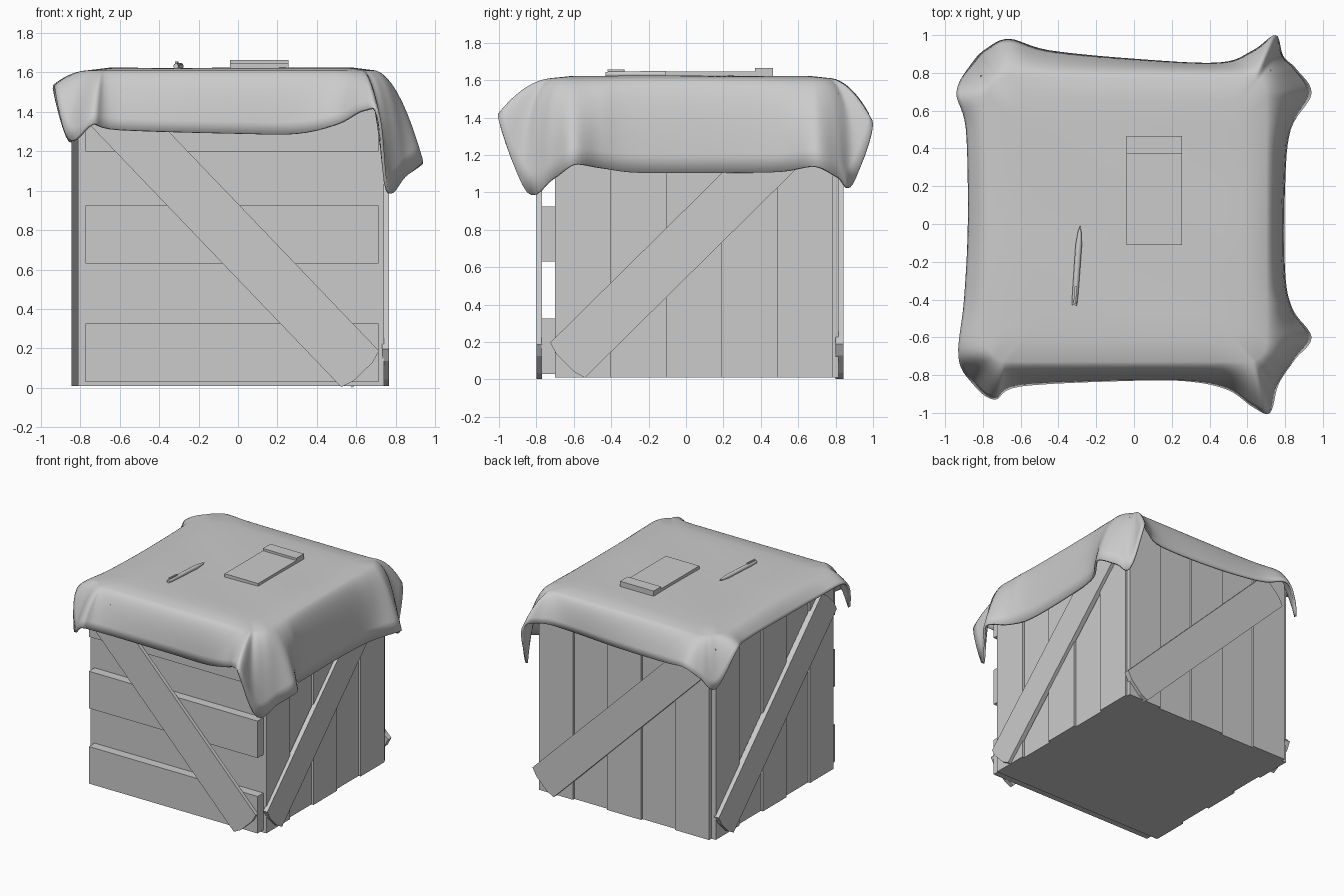
import bpy, bmesh, math
from mathutils import Vector, Matrix

cube = bpy.data.objects.get("Cube")
if cube:
    bpy.data.objects.remove(cube, do_unlink=True)

grey = bpy.data.materials.new("plain grey")
grey.use_nodes = True
COLOUR = (0.6, 0.6, 0.6, 1)
grey.diffuse_color = COLOUR
grey.node_tree.nodes["Principled BSDF"].inputs["Base Color"].default_value = COLOUR


def finish(name, bm, smooth=False):
    bmesh.ops.recalc_face_normals(bm, faces=bm.faces)
    mesh = bpy.data.meshes.new(name)
    bm.to_mesh(mesh)
    bm.free()
    mesh.materials.append(grey)
    obj = bpy.data.objects.new(name, mesh)
    bpy.context.collection.objects.link(obj)
    if smooth:
        bpy.ops.object.select_all(action='DESELECT')
        obj.select_set(True)
        bpy.context.view_layer.objects.active = obj
        bpy.ops.object.shade_smooth_by_angle(angle=math.radians(50))
    return obj


def box(name, x, y, z):
    bm = bmesh.new()
    lo, hi = Vector((x[0], y[0], z[0])), Vector((x[1], y[1], z[1]))
    size = Matrix.Diagonal((hi - lo).to_4d())
    bmesh.ops.create_cube(bm, size=1, matrix=Matrix.Translation((lo + hi) / 2) @ size)
    return finish(name, bm)


def brace(name, start, end, width, place, inner, outer):
    """Diagonal plank with slightly bowed ends; place maps (u, v, depth) to xyz."""
    a, b = Vector(start), Vector(end)
    along = (b - a).normalized()
    side = Vector((-along.y, along.x)) * width / 2
    bow = along * 0.02
    outline = [a + side, a + side / 2 - bow, a - side / 2 - bow, a - side,
               b - side, b - side / 2 + bow, b + side / 2 + bow, b + side]
    bm = bmesh.new()
    face = bm.faces.new([bm.verts.new(place(p.x, p.y, inner)) for p in outline])
    new = bmesh.ops.extrude_face_region(bm, geom=[face])["geom"]
    shift = Vector(place(0, 0, outer)) - Vector(place(0, 0, inner))
    bmesh.ops.translate(bm, vec=shift, verts=[v for v in new if isinstance(v, bmesh.types.BMVert)])
    return finish(name, bm)


# Crate body
TOP = 1.53
box("crate_body", (-0.785, 0.715), (-0.70, 0.785), (0.01, TOP))

# Upright boards on three sides, alternately proud and recessed
for i in range(5):
    proud = 0.0 if i % 2 == 0 else 0.018
    y = (-0.70 + i * 0.297, -0.70 + (i + 1) * 0.297)
    x = (-0.775 + i * 0.3, -0.775 + (i + 1) * 0.3)
    box(f"left_board_{i}", (0.70, 0.74 - proud), y, (0.01, TOP))
    box(f"right_board_{i}", (-0.812 + proud, -0.77), y, (0.01, TOP))
    box(f"back_board_{i}", x, (0.77, 0.815 - proud), (0.01, TOP))

# Level slats on the front
for i, z in enumerate((0.03, 0.63, 1.20)):
    box(f"front_slat_{i}", (-0.774, 0.713), (-0.772, -0.69), (z, z + 0.295))

# Diagonal braces
brace("front_brace", (0.62, 0.095), (-0.66, 1.43), 0.266,
      lambda u, v, d: (u, d, v), -0.77, -0.80)
brace("back_brace", (0.67, 0.095), (-0.64, 1.39), 0.264,
      lambda u, v, d: (u, d, v), 0.80, 0.843)
brace("left_brace", (-0.633, 0.103), (0.67, 1.39), 0.264,
      lambda u, v, d: (d, u, v), 0.73, 0.767)
brace("right_brace", (0.70, 0.103), (-0.60, 1.39), 0.264,
      lambda u, v, d: (d, u, v), -0.80, -0.845)

# Draped cloth: hem path, counter-clockwise from the front middle
HEM = [Vector(p) for p in (
    (0, -.83, 1.29), (.3, -.835, 1.29), (.5, -.88, 1.34), (.63, -.97, 1.41), (.72, -1, 1.38),
    (.765, -.85, 1), (.85, -.72, 1.07), (.94, -.6, 1.15), (.84, -.45, 1.13), (.8, -.25, 1.105),
    (.8, .2, 1.105), (.83, .5, 1.11), (.94, .69, 1.14), (.86, .82, 1.08), (.79, .89, 1.04),
    (.75, 1, 1.36), (.63, .92, 1.4), (.45, .855, 1.37), (0, .875, 1.36), (-.45, .92, 1.38),
    (-.66, .98, 1.42), (-.78, .93, 1.34), (-.86, .85, 1.25), (-.94, .7, 1.52), (-.89, .5, 1.52),
    (-.88, 0, 1.51), (-.9, -.4, 1.52), (-.93, -.7, 1.52), (-.86, -.84, 1.26),
    (-.74, -.93, 1.34), (-.6, -.86, 1.31))]
STEPS = 6


def spline(points):
    out, n = [], len(points)
    for i in range(n):
        p0, p1, p2, p3 = (points[(i + k - 1) % n] for k in range(4))
        for s in range(STEPS):
            t = s / STEPS
            out.append(p1 + (p2 - p0) * t / 2 + (p0 * 2 - p1 * 5 + p2 * 4 - p3) * t * t / 2
                       + (p1 * 3 - p0 - p2 * 3 + p3) * t ** 3 / 2)
    return out


def shoulder(p):
    """Nearest point on the rounded rim of the crate top."""
    core = Vector((min(max(p.x, -0.67), 0.60), min(max(p.y, -0.63), 0.68), 0))
    rim = core + (Vector((p.x, p.y, 0)) - core).normalized() * 0.10
    return Vector((rim.x, rim.y, 1.61))


def hang(top, hem, t):
    out = (hem - top).xy.length
    lean = min(max((top.z - hem.z) / (out * 4 + 0.01), 0.5), 0.9)
    mid = top.lerp(hem, lean)
    mid.z = top.z - (top.z - hem.z) * 0.08
    return top * (1 - t) ** 2 + mid * 2 * t * (1 - t) + hem * t * t


hem = spline(HEM)
rim = [shoulder(p) for p in hem]
centre = Vector((-0.03, 0.02, 1.622))
rings = [[centre.lerp(r, s / 6) for r in rim] for s in range(1, 6)]
for ring in rings:
    for p in ring:
        p.z = 1.622 + 0.004 * math.sin(5 * (p.x + p.y)) * math.cos(3 * p.y)
rings += [[hang(r, h, s / 9) for r, h in zip(rim, hem)] for s in range(10)]

bm = bmesh.new()
rows = [[bm.verts.new(p) for p in ring] for ring in rings]
hub = bm.verts.new(centre)
n = len(hem)
for i in range(n):
    j = (i + 1) % n
    bm.faces.new((hub, rows[0][i], rows[0][j]))
    for a, b in zip(rows, rows[1:]):
        bm.faces.new((a[i], b[i], b[j], a[j]))
cloth = finish("draped_cloth", bm, smooth=True)
if cloth.data.polygons[0].normal.z < 0:
    cloth.data.flip_normals()
thick = cloth.modifiers.new("thickness", 'SOLIDIFY')
thick.thickness = 0.016
thick.offset = -1

# Notepad with its binding strip
box("notepad", (-0.04, 0.255), (-0.11, 0.465), (1.612, 1.646))
box("notepad_binding", (-0.04, 0.255), (0.37, 0.465), (1.64, 1.664))

# Pen lying on the cloth, pointing to the back
TILT = Matrix.Translation((-0.315, -0.43, 1.632)) @ Matrix.Rotation(math.radians(-4), 4, 'Z')
bm = bmesh.new()
profile = ((0, 0.013), (0.06, 0.016), (0.32, 0.017), (0.39, 0.009), (0.42, 0.001))
loops = [[bm.verts.new(TILT @ Vector((r * math.cos(k * math.tau / 10), d,
                                      r * math.sin(k * math.tau / 10)))) for k in range(10)]
         for d, r in profile]
for a, b in zip(loops, loops[1:]):
    for k in range(10):
        bm.faces.new((a[k], a[(k + 1) % 10], b[(k + 1) % 10], b[k]))
bm.faces.new(loops[0])
bm.faces.new(loops[-1])
finish("pen", bm, smooth=True)
clip = box("pen_clip", (-0.006, 0.006), (0.01, 0.10), (0.014, 0.024))
clip.data.transform(TILT)
